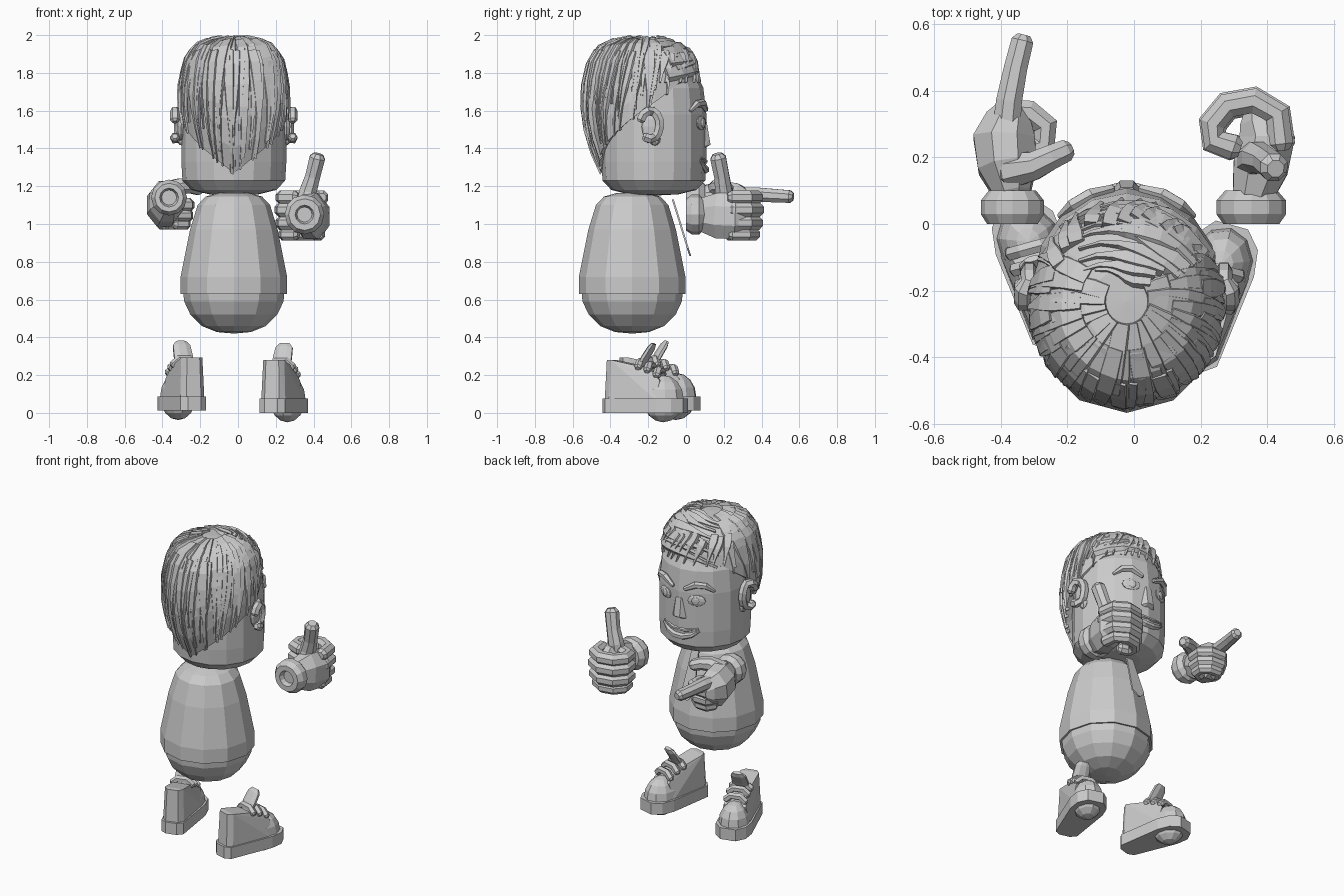
import bpy, bmesh, math, random
from math import sin, cos, pi
from mathutils import Vector as V, Matrix

if "Cube" in bpy.data.objects:
    bpy.data.objects.remove(bpy.data.objects["Cube"])
random.seed(4)
CX = -0.022  # shared middle of head and body

grey = bpy.data.materials.new("plain_grey")
grey.use_nodes = True
grey.diffuse_color = (0.6, 0.6, 0.6, 1)
grey.node_tree.nodes["Principled BSDF"].inputs["Base Color"].default_value = (0.6, 0.6, 0.6, 1)


def finish(name, bm, matrix=None):
    bmesh.ops.recalc_face_normals(bm, faces=bm.faces)
    if matrix:
        bm.transform(matrix)
        if matrix.determinant() < 0:
            bmesh.ops.reverse_faces(bm, faces=bm.faces)
    mesh = bpy.data.meshes.new(name)
    bm.to_mesh(mesh)
    bm.free()
    mesh.materials.append(grey)
    ob = bpy.data.objects.new(name, mesh)
    bpy.context.collection.objects.link(ob)
    return ob


def loft(bm, rings):
    rows = [[bm.verts.new(p) for p in ring] for ring in rings]
    n = len(rows[0])
    for a, b in zip(rows, rows[1:]):
        for i in range(n):
            j = (i + 1) % n
            bm.faces.new((a[i], a[j], b[j], b[i]))
    bm.faces.new(rows[0])
    bm.faces.new(rows[-1])


def tube(bm, points, radii, sides=8, flat=1.0, up=(0, 0, 1)):
    """Round-ended tube along points; flat squashes it along up."""
    pts = [V(p) for p in points]
    if not isinstance(radii, list):
        radii = [radii] * len(pts)
    d0, d1 = (pts[0] - pts[1]).normalized(), (pts[-1] - pts[-2]).normalized()
    pts = [pts[0] + d0 * radii[0] * .5] + pts + [pts[-1] + d1 * radii[-1] * .5]
    radii = [radii[0] * .6] + radii + [radii[-1] * .6]
    rings = []
    for i, (p, r) in enumerate(zip(pts, radii)):
        t = (pts[min(i + 1, len(pts) - 1)] - pts[max(i - 1, 0)]).normalized()
        s = t.cross(V(up)).normalized()
        n = s.cross(t)
        rings.append([p + s * r * cos(2 * pi * (k + .5) / sides) + n * r * flat * sin(2 * pi * (k + .5) / sides)
                      for k in range(sides)])
    loft(bm, rings)


def lathe(name, profile, matrix, sides=12):
    bm = bmesh.new()
    loft(bm, [[(r * cos(2 * pi * k / sides), r * sin(2 * pi * k / sides), z) for k in range(sides)]
              for r, z in profile])
    bmesh.ops.remove_doubles(bm, verts=bm.verts, dist=.0005)
    return finish(name, bm, matrix)


def ball(bm, centre, size, seg=10, rings=6, turn=0):
    m = Matrix.Translation(centre) @ Matrix.Rotation(turn, 4, 'Z') @ Matrix.Diagonal((*size, 1))
    bmesh.ops.create_uvsphere(bm, u_segments=seg, v_segments=rings, radius=1, matrix=m)


def hull(bm, pts):
    vs = [bm.verts.new(p) for p in pts]
    bmesh.ops.convex_hull(bm, input=vs)


# Body: shirt over rounded trousers
at_body = Matrix.Translation((CX, -.285, 0))
lathe("shirt", [(.255, .635), (.282, .63), (.282, .72), (.262, .82), (.232, .97),
                (.192, 1.1), (.15, 1.145), (.08, 1.165), (.001, 1.165)], at_body)
lathe("trousers", [(.001, .42), (.09, .428), (.17, .46), (.23, .52), (.263, .59), (.268, .64)], at_body)

# Tie
bm = bmesh.new()
loft(bm, [[(CX + sx * w, y + d, z) for sx, d in ((-1, 0), (1, 0), (1, .01), (-1, .01))]
          for w, y, z in ((.025, -.075, 1.13), (.03, -.05, 1.05), (.045, .005, .87), (.008, .018, .83))])
finish("tie", bm)

# Head
HY = -.17
lathe("head", [(.001, 1.15), (.13, 1.157), (.225, 1.18), (.272, 1.23), (.278, 1.33), (.278, 1.58),
               (.262, 1.72), (.2, 1.85), (.1, 1.91), (.001, 1.92)], Matrix.Translation((CX, HY, 0)), 16)


def face(u, z, out=0):
    """Point on the front of the head at angle u from the middle."""
    return V((CX + (.274 + out) * sin(u), HY + (.274 + out) * cos(u), z))


# Face features
for side, tag in ((1, "left"), (-1, "right")):
    bm = bmesh.new()
    ball(bm, face(side * .42, 1.535), (.058, .012, .038), turn=-side * .42)
    ball(bm, face(side * .40, 1.535, .01), (.024, .008, .026), 8, 6, -side * .4)
    finish(tag + "_eye", bm)
    bm = bmesh.new()
    tube(bm, [face(side * u, z, .005) for u, z in ((.16, 1.605), (.4, 1.64), (.62, 1.635), (.8, 1.6))],
         [.014, .022, .02, .01], 6)
    finish(tag + "_eyebrow", bm)
    # Ear: rim, bowl and lobe
    bm = bmesh.new()
    rim = [(.292 + .02 * (cos(a) < 0), .052 * cos(a) - .19, 1.525 + .075 * sin(a))
           for a in [(-120 + 28 * k) * pi / 180 for k in range(11)]]
    tube(bm, rim, .026, 6, up=(1, 0, 0))
    ball(bm, (.28, -.185, 1.515), (.02, .05, .075))
    ball(bm, (.275, -.165, 1.45), (.026, .03, .035), 8)
    finish(tag + "_ear", bm, Matrix.Translation((CX, 0, 0)) @ Matrix.Diagonal((side, 1, 1, 1)))

bm = bmesh.new()
hull(bm, [(CX + s * w, y, z) for s in (1, -1)
          for w, y, z in ((.018, .11, 1.54), (.022, .125, 1.45), (.02, .13, 1.42),
                          (.048, .1, 1.41), (.03, .09, 1.395), (.04, .08, 1.53))])
finish("nose", bm)
bm = bmesh.new()
tube(bm, [face(u, 1.285 + .22 * u * u, .003) for u in (-.48, -.3, -.1, .1, .3, .48)],
     [.006, .016, .02, .02, .016, .006], 6)
tube(bm, [face(u, 1.33 + .1 * u * u, .003) for u in (-.45, -.15, .15, .45)], [.006, .011, .011, .006], 6)
finish("mouth", bm)

# Hair shell, described by rows up a domed profile
DOME = [(.68, 1.27), (.88, 1.42), (.98, 1.58), (.97, 1.72), (.87, 1.86), (.68, 1.94), (.35, 1.975), (.001, 1.98)]


def hair(a, v, out=0.0):
    """Point on the hair at angle a from the back and profile row v."""
    v = max(0, min(6.999, v))
    i = int(v)
    f, z = (DOME[i][k] + (DOME[i + 1][k] - DOME[i][k]) * (v - i) for k in (0, 1))
    p = V((CX + .298 * f * sin(a), -.232 - .318 * f * cos(a), z))
    return p + (p - V((CX, -.23, 1.6))).normalized() * out


def hairline(a):
    a = abs((a + pi) % (2 * pi) - pi)
    return 3.25 * min(1, a / 2.3) ** 1.1


bm = bmesh.new()
angles = [2 * pi * k / 28 for k in range(28)]
rings = [[hair(a, hairline(a), -.06) for a in angles]]
for s in range(9):
    rings.append([hair(a, hairline(a) + (7 - hairline(a)) * s / 8) for a in angles])
loft(bm, rings)
finish("hair_cap", bm)


def strand(bm, path, width, height):
    """Flat tapered lock of hair lying on the cap."""
    rings = []
    for i, (a, v) in enumerate(path):
        p = hair(a, v)
        q0, q1 = hair(*path[max(i - 1, 0)]), hair(*path[min(i + 1, len(path) - 1)])
        n = (p - V((CX, -.23, 1.6))).normalized()
        s = (q1 - q0).cross(n).normalized()
        k = i / (len(path) - 1)
        w = width * (.45 + .55 * sin(pi * min(1, k + .25))) * (1 - .6 * k * k)
        h = height * (1 - .5 * k)
        rings.append([p - s * w - n * .015, p + s * w - n * .015, p + s * w * .75 + n * h * .5, p - s * w * .6 + n * h])
    loft(bm, rings)


# Locks falling from the crown at the back and sides
bm = bmesh.new()
for layer, (count, top, lift) in enumerate(((26, 4.6, 0), (24, 5.7, .35), (16, 6.4, 1.2))):
    for k in range(count):
        a = -2.15 + 4.3 * (k + random.uniform(.2, .8)) / count
        drift = random.uniform(-.12, .12) - .08 * a
        low = hairline(a + drift) + lift * random.uniform(.6, 1.6) - .05
        path = [(a + drift * i / 6, top + (low - top) * i / 6) for i in range(7)]
        strand(bm, path, random.uniform(.026, .042), random.uniform(.012, .024))
finish("back_hair_locks", bm)

# Fringe swept across the forehead, with short tufts at the temple
bm = bmesh.new()
for k in range(11):
    v0 = 3.5 + .26 * k
    a0 = pi - .95 + random.uniform(-.2, .2)
    span = random.uniform(1.4, 1.9)
    path = [(a0 + span * i / 6, v0 + .4 * sin(pi * i / 6) - .35 * i / 6) for i in range(7)]
    strand(bm, path, random.uniform(.03, .045), random.uniform(.016, .026))
for k in range(12):
    a = pi - 1.1 + 2.2 * k / 11 + random.uniform(-.06, .06)
    top = random.uniform(4.3, 4.8)
    strand(bm, [(a - .2 * i / 4, top + (3.2 - top) * i / 4) for i in range(5)], .034, .024)
finish("fringe", bm)


# Gloved hands
def cuff(name, x, z, r):
    lathe(name, [(.001, .03), (.04, .03), (.05, 0), (r * .8, 0), (r, .03), (r, .07), (r * .75, .1), (.001, .1)],
          Matrix.Translation((x, 0, z)) @ Matrix.Rotation(-pi / 2, 4, 'X'))


cuff("left_cuff", .352, 1.05, .105)
bm = bmesh.new()
tube(bm, [(.355, .08, 1.05), (.38, .17, 1.045), (.4, .26, 1.04), (.38, .32, 1.04)],
     [.065, .09, .09, .07], 8, 1.45)
finish("left_palm", bm)
bm = bmesh.new()
for z, k in ((1.14, 1), (1.075, 1.04), (1.005, 1), (.945, .88)):
    c = V((.33, .27, z))
    offs = ((.11, -.03), (.1, .06), (.03, .1), (-.05, .085), (-.095, .03), (-.09, -.02), (-.03, -.04))
    tube(bm, [c + V((x * k, y * k, 0)) for x, y in offs], .041 * k)
finish("left_fingers", bm)
bm = bmesh.new()
tube(bm, [(.36, .19, 1.08), (.37, .2, 1.17), (.395, .19, 1.25), (.42, .17, 1.35)], [.06, .05, .043, .045], 8, up=(0, 1, 0))
finish("left_thumb", bm)

cuff("right_cuff", -.365, 1.14, .095)
bm = bmesh.new()
tube(bm, [(-.365, .09, 1.14), (-.38, .17, 1.12), (-.39, .26, 1.1), (-.375, .32, 1.1)], [.06, .095, .1, .075], 8, 1.25)
finish("right_palm", bm)
bm = bmesh.new()
tube(bm, [(-.385, .27, 1.15), (-.375, .37, 1.155), (-.355, .47, 1.15), (-.335, .55, 1.145)], [.046, .042, .038, .036])
finish("right_index_finger", bm)
bm = bmesh.new()
for z, k in ((1.1, 1), (1.045, .95), (1, .82)):
    c = V((-.345, .255, z))
    offs = ((-.07, .03), (-.04, .085), (.03, .08), (.08, .04), (.075, -.02), (.02, -.04))
    tube(bm, [c + V((x * k, y * k, 0)) for x, y in offs], .04 * k)
finish("right_curled_fingers", bm)
bm = bmesh.new()
tube(bm, [(-.38, .16, 1.17), (-.3, .175, 1.2), (-.25, .2, 1.2), (-.205, .22, 1.185)], [.06, .046, .04, .036])
finish("right_thumb", bm)


# Shoes, built toe forward and turned outwards
def shoe(tag, side, place):
    m = Matrix.Translation(place) @ Matrix.Rotation(-side * .27, 4, 'Z') @ Matrix.Diagonal((side, 1, 1, 1))
    half = [(.035, -.225), (.07, -.2), (.105, .09), (.095, .17), (.05, .222)]
    outline = half + [(-x, y) for x, y in reversed(half)]
    bm = bmesh.new()
    loft(bm, [[(x, y, z) for x, y in outline] for z in (0, .075)])
    finish(tag + "_sole", bm, m)
    bm = bmesh.new()
    hull(bm, [(s * x, y, z) for s in (1, -1) for x, y, z in (
        (.04, -.21, .07), (.066, -.18, .07), (.092, .08, .07), (.035, -.2, .28), (.058, -.17, .28),
        (.055, .04, .235), (.07, .1, .17))])
    finish(tag + "_upper", bm, m)
    bm = bmesh.new()
    ball(bm, (0, .1, .075), (.094, .112, .125), 10, 8)
    finish(tag + "_toe_cap", bm, m)
    bm = bmesh.new()
    for y, z in ((-.02, .262), (.03, .245), (.08, .218)):
        tube(bm, [(-.062, y, z - .02), (-.03, y, z + .008), (.03, y, z + .008), (.062, y, z - .02)], .022, 6)
    finish(tag + "_laces", bm, m)
    bm = bmesh.new()
    tube(bm, [(0, -.03, .23), (0, 0, .29), (0, .035, .345)], [.05, .055, .05], 8, .35, (0, 1, 0))
    finish(tag + "_tongue", bm, m)


shoe("left", 1, (.235, -.217, 0))
shoe("right", -1, (-.29, -.15, .012))
